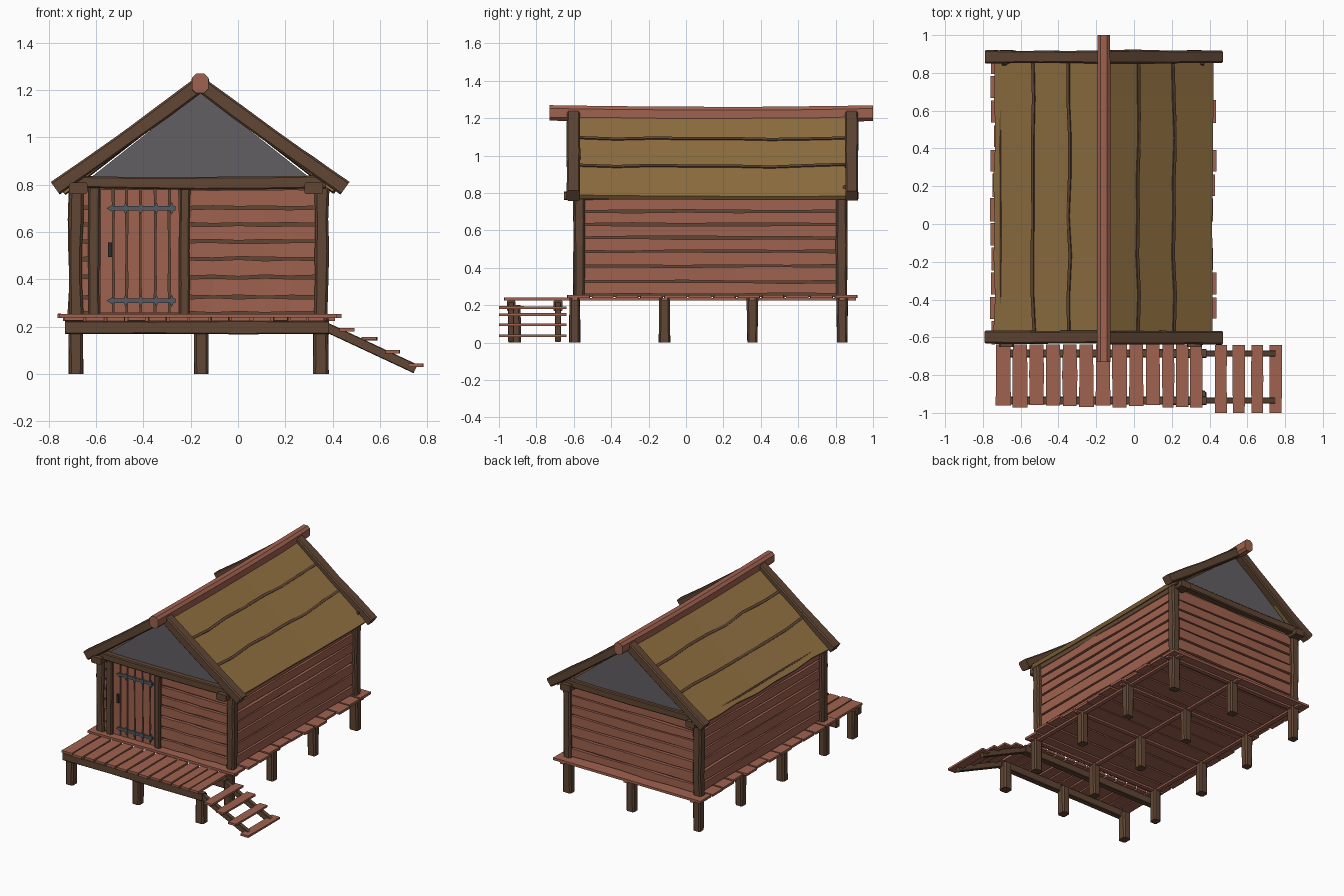
import bpy, bmesh, random
from mathutils import Vector

random.seed(4)
if "Cube" in bpy.data.objects:
    bpy.data.objects.remove(bpy.data.objects["Cube"])


def material(name, r, g, b):
    m = bpy.data.materials.new(name)
    m.use_nodes = True
    m.diffuse_color = (r, g, b, 1)
    m.node_tree.nodes["Principled BSDF"].inputs["Base Color"].default_value = (r, g, b, 1)
    return m


PLANK = material("red_plank", 0.35, 0.122, 0.078)
TIMBER = material("dark_timber", 0.117, 0.061, 0.034)
THATCH = material("thatch", 0.283, 0.162, 0.053)
PLASTER = material("grey_plaster", 0.122, 0.114, 0.125)
IRON = material("iron", 0.09, 0.102, 0.122)
BLACK = material("black_iron", 0.027, 0.027, 0.03)

CX = -0.16           # house centre line
SLOPE = 0.77         # roof fall per unit of width


class Part:
    """One object made of swept, slightly irregular timbers."""

    def __init__(self, name, mat):
        self.name, self.mat, self.bm = name, mat, bmesh.new()

    def beam(self, a, b, w, h, up=(0, 0, 1), segs=1, wob=0.0, sway=0.0, sag=0.0, cut=0.0):
        a, b = Vector(a), Vector(b)
        d = (b - a).normalized()
        side = d.cross(Vector(up)).normalized()
        top = side.cross(d)
        rings = []
        for i in range(segs + 1):
            t = i / segs
            c = a.lerp(b, t) + side * random.uniform(-sway, sway)
            c.z -= sag * 4 * t * (1 - t)
            x = w / 2 + random.uniform(-wob, wob)
            y = h / 2 + random.uniform(-wob, wob) * min(1, h / w)
            k = cut * min(x, y)
            if k:
                pts = [(x, y - k), (x - k, y), (k - x, y), (-x, y - k),
                       (-x, k - y), (k - x, -y), (x - k, -y), (x, k - y)]
            else:
                pts = [(x, y), (-x, y), (-x, -y), (x, -y)]
            rings.append([self.bm.verts.new(c + side * p + top * q) for p, q in pts])
        for r, s in zip(rings, rings[1:]):
            for j in range(len(r)):
                k = (j + 1) % len(r)
                self.bm.faces.new((r[j], r[k], s[k], s[j]))
        self.bm.faces.new(rings[0])
        self.bm.faces.new(rings[-1])

    def prism(self, pts, y0, y1):
        ends = [[self.bm.verts.new((x, y, z)) for x, z in pts] for y in (y0, y1)]
        for e in ends:
            self.bm.faces.new(e)
        for j in range(len(pts)):
            k = (j + 1) % len(pts)
            self.bm.faces.new((ends[0][j], ends[0][k], ends[1][k], ends[1][j]))

    def done(self):
        bmesh.ops.recalc_face_normals(self.bm, faces=self.bm.faces)
        me = bpy.data.meshes.new(self.name)
        self.bm.to_mesh(me)
        self.bm.free()
        me.materials.append(self.mat)
        bpy.context.collection.objects.link(bpy.data.objects.new(self.name, me))


POST_X = (-0.685, -0.155, 0.35)
POST_Y = (-0.595, -0.115, 0.355, 0.835)
FRONT, BACK = (0, -1, 0), (0, 1, 0)

# Stilts under house and deck
p = Part("stilts", TIMBER)
for x in POST_X:
    for y in POST_Y:
        p.beam((x, y, 0), (x, y, 0.235), 0.06, 0.058, up=BACK, wob=0.003, cut=0.35)
    p.beam((x, -0.915, 0), (x, -0.915, 0.2), 0.062, 0.065, up=BACK, wob=0.003, cut=0.35)
p.done()

# House floor with thin joists
p = Part("floor_planks", PLANK)
n, y0, pitch = 12, -0.64, 0.13
for i in range(n):
    y = y0 + pitch * (i + 0.5)
    p.beam((-0.752 + random.uniform(-.012, .012), y, 0.246),
           (0.425 + random.uniform(-.012, .012), y, 0.246), pitch - 0.012, 0.017, segs=2, wob=0.003)
p.done()
p = Part("floor_joists", PLANK)
for x in POST_X:
    p.beam((x, -0.64, 0.231), (x, 0.91, 0.231), 0.03, 0.014)
for y in POST_Y:
    p.beam((-0.74, y, 0.231), (0.41, y, 0.231), 0.03, 0.014)
p.done()

# Front deck
p = Part("deck_beams", TIMBER)
for y in (-0.935, -0.685):
    p.beam((-0.73, y, 0.197), (0.385, y, 0.197), 0.045, 0.055, segs=3, wob=0.002, cut=0.2)
p.done()
p = Part("deck_planks", PLANK)
x = -0.73
while x < 0.36:
    w = 0.076 if x < 0.12 else 0.062
    p.beam((x + w / 2, -0.965 + random.uniform(-.008, .008), 0.233), (x + w / 2, -0.638, 0.233),
           w, 0.016, segs=2, wob=0.003)
    x += w + 0.012
p.done()

# Steps at the end of the deck
p = Part("step_stringers", TIMBER)
for y in (-0.935, -0.685):
    p.beam((0.375, y, 0.197), (0.75, y, 0.022), 0.032, 0.04, cut=0.2)
p.done()
p = Part("step_treads", PLANK)
for x, z in ((0.46, 0.187), (0.555, 0.15), (0.652, 0.095), (0.75, 0.037)):
    p.beam((x, -1.0, z), (x, -0.64, z), 0.064, 0.014, segs=2, wob=0.002)
p.done()

# Dark lining behind the wall boards
p = Part("wall_lining", TIMBER)
for y in (-0.555, 0.815):
    p.beam((-0.66, y, 0.515), (0.33, y, 0.515), 0.012, 0.54)
for x in (-0.66, 0.325):
    p.beam((x, -0.55, 0.515), (x, 0.81, 0.515), 0.012, 0.54)
p.done()

# Horizontal wall boards, with uneven edges
ROWS = (0.257, 0.325, 0.41, 0.487, 0.56, 0.632, 0.702, 0.785)


def boards(name, a, b):
    part = Part(name, PLANK)
    for lo, hi in zip(ROWS, ROWS[1:]):
        z = (lo + hi) / 2
        part.beam((*a, z), (*b, z), 0.022, hi - lo - 0.012, segs=5 if name != "front_left_boards" else 1,
                  wob=0.0035)
    part.done()


boards("right_of_door_boards", (-0.215, -0.57), (0.33, -0.57))
boards("front_left_boards", (-0.67, -0.57), (-0.62, -0.57))
boards("back_boards", (-0.665, 0.832), (0.33, 0.832))
boards("left_side_boards", (0.342, -0.56), (0.342, 0.82))
boards("right_side_boards", (-0.677, -0.56), (-0.677, 0.82))

# Corner posts and door posts
p = Part("corner_posts", TIMBER)
for x in (-0.685, 0.352):
    for y in (-0.57, 0.832):
        p.beam((x, y, 0.25), (x, y, 0.79), 0.06, 0.06, up=BACK, segs=4, wob=0.003, sway=0.003, cut=0.35)
p.done()
p = Part("door_posts", TIMBER)
for x, w in ((-0.608, 0.046), (-0.224, 0.042)):
    p.beam((x, -0.58, 0.25), (x, -0.58, 0.79), w, 0.045, up=BACK, segs=4, wob=0.002, sway=0.003, cut=0.3)
p.done()

# Door with hinges and handle
p = Part("door_planks", PLANK)
edges = (-0.585, -0.527, -0.47, -0.412, -0.35, -0.29, -0.245)
for a, b in zip(edges, edges[1:]):
    x = (a + b) / 2
    p.beam((x, -0.575, 0.258), (x, -0.575, 0.78), b - a - 0.008, 0.02, up=BACK, segs=4, wob=0.002)
p.done()
p = Part("door_hinges", IRON)
for z in (0.7, 0.31):
    p.beam((-0.53, -0.59, z), (-0.265, -0.59, z), 0.01, 0.02)
    p.prism([(-0.555, z), (-0.53, z - 0.015), (-0.515, z), (-0.53, z + 0.015)], -0.596, -0.585)
    for x in (-0.475, -0.41, -0.345, -0.28):
        p.prism([(x - 0.012, z), (x, z - 0.027), (x + 0.012, z), (x, z + 0.027)], -0.598, -0.585)
p.done()
p = Part("door_handle", BLACK)
p.beam((-0.541, -0.592, 0.495), (-0.541, -0.592, 0.555), 0.016, 0.016, up=BACK)
p.done()

# Wall plates along the eaves, and tie beams across the ends
p = Part("wall_plates", TIMBER)
for x in (-0.675, 0.32):
    p.beam((x, -0.652, 0.785), (x, 0.92, 0.785), 0.075, 0.046, segs=3, wob=0.003, cut=0.25)
p.done()
p = Part("tie_beams", TIMBER)
for y in (-0.595, 0.865):
    p.beam((-0.7, y, 0.812), (0.37, y, 0.812), 0.05, 0.052, segs=4, wob=0.002, sag=0.006, cut=0.25)
p.done()

# Grey gable infill
p = Part("gable_infill", PLASTER)
for y in (-0.58, 0.845):
    p.prism([(CX - 0.5, 0.8), (CX + 0.5, 0.8), (CX, 1.195)], y, y + 0.018)
p.done()


# Roof slopes, dark seams and bargeboards
def roof_z(u):
    return 1.232 - SLOPE * u


thatch = Part("thatch_roof", THATCH)
seams = Part("thatch_seams", TIMBER)
barges = Part("bargeboards", TIMBER)
for s in (-1, 1):
    normal = Vector((s * SLOPE, 0, 1)).normalized()
    mid = Vector((CX + s * 0.29, 0, roof_z(0.29))) - normal * 0.0125
    thatch.beam(mid + Vector((0, -0.6, 0)), mid + Vector((0, 0.88, 0)), 0.58 * (1 + SLOPE ** 2) ** 0.5, 0.025,
                up=normal, segs=7, wob=0.009, sag=0.006)
    for u in (0.182, 0.37):
        c = Vector((CX + s * u, 0, roof_z(u) - 0.002))
        seams.beam(c + Vector((0, -0.58, 0)), c + Vector((0, 0.87, 0)), 0.018, 0.016,
                   up=normal, segs=7, sway=0.009, sag=0.006)
    for y in (-0.6, 0.886):
        barges.beam((CX, y, 1.225), (CX + s * 0.612, y, 0.785), 0.068, 0.062, segs=4,
                    wob=0.003, sway=0.003, sag=0.005, cut=0.25)
for part in (thatch, seams, barges):
    part.done()

# Ridge beam
p = Part("ridge_beam", PLANK)
p.beam((CX, -0.73, 1.228), (CX, 1.0, 1.226), 0.07, 0.08, segs=5, wob=0.003, sag=0.008, cut=0.5)
p.done()
